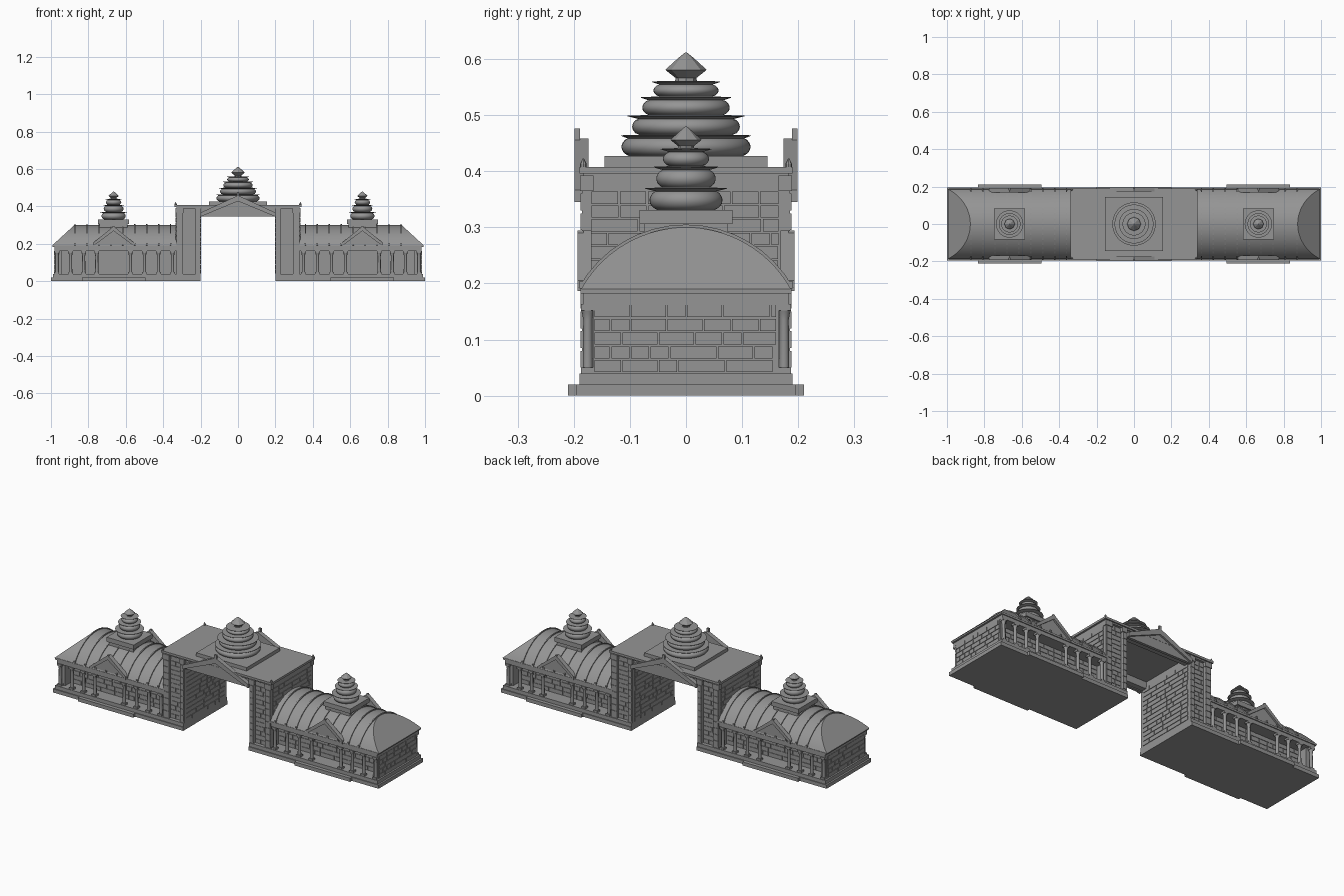
import bpy, bmesh, math, random
from mathutils import Vector

if "Cube" in bpy.data.objects:
    bpy.data.objects.remove(bpy.data.objects["Cube"])

random.seed(4)
stone = bpy.data.materials.new("grey_stone")
stone.diffuse_color = (0.3, 0.3, 0.3, 1)
stone.use_nodes = True
stone.node_tree.nodes["Principled BSDF"].inputs["Base Color"].default_value = stone.diffuse_color


class Part:
    """Collects simple solids into one named object, optionally mirrored."""

    def __init__(self, name):
        self.name, self.bm = name, bmesh.new()

    def box(self, x0, x1, y0, y1, z0, z1):
        self.prism([(x0, z0), (x1, z0), (x1, z1), (x0, z1)], 'Y', y0, y1)

    def prism(self, pts, axis, lo, hi):
        put = (lambda a, b, t: (a, t, b)) if axis == 'Y' else (lambda a, b, t: (t, a, b))
        low = [self.bm.verts.new(put(a, b, lo)) for a, b in pts]
        top = [self.bm.verts.new(put(a, b, hi)) for a, b in pts]
        self.bm.faces.new(low)
        self.bm.faces.new(top[::-1])
        for i in range(len(pts)):
            j = (i + 1) % len(pts)
            self.bm.faces.new((low[i], low[j], top[j], top[i]))

    def lathe(self, x, y, prof, n):
        rings = [[self.bm.verts.new((x + r * math.cos(2 * math.pi * i / n),
                                     y + r * math.sin(2 * math.pi * i / n), z))
                  for i in range(n)] for r, z in prof]
        for a, b in zip(rings, rings[1:]):
            for i in range(n):
                j = (i + 1) % n
                self.bm.faces.new((a[i], a[j], b[j], b[i]))
        self.bm.faces.new(rings[0][::-1])
        self.bm.faces.new(rings[-1])

    def done(self, mx=False, my=False, smooth=0):
        bmesh.ops.recalc_face_normals(self.bm, faces=self.bm.faces)
        me = bpy.data.meshes.new(self.name)
        self.bm.to_mesh(me)
        self.bm.free()
        me.materials.append(stone)
        ob = bpy.data.objects.new(self.name, me)
        bpy.context.collection.objects.link(ob)
        if smooth:
            bpy.ops.object.select_all(action='DESELECT')
            ob.select_set(True)
            bpy.context.view_layer.objects.active = ob
            bpy.ops.object.shade_smooth_by_angle(angle=math.radians(smooth))
        if mx or my:
            m = ob.modifiers.new("mirror", 'MIRROR')
            m.use_axis = (mx, my, False)
            m.use_mirror_merge = False


WX = 0.665  # middle of each wing

# Stepped bases of the wings
p = Part("base")
p.box(.2, 1, -.195, .195, 0, .02)
p.box(WX - .17, WX + .17, -.21, .21, 0, .02)
p.box(.2, .99, -.19, .19, .02, .04)
p.done(mx=True)

# Wing walls, set back behind the colonnade, and full-width end wall
p = Part("wing_walls")
p.box(.32, .95, -.115, .115, .04, .17)
p.box(.945, .98, -.166, .166, .04, .17)
p.done(mx=True)

# Beam above the columns and eaves
p = Part("entablature")
p.box(.32, .982, -.183, .183, .162, .182)
p.box(.32, .992, -.188, .188, .182, .192)
p.done(mx=True)

# Columns with square feet and flared heads
p = Part("columns")
for x in (.35, .425, .5, .575, .755, .825, .895, .968):
    p.box(x - .012, x + .012, -.187, -.163, .04, .05)
    p.lathe(x, -.175, [(.009, .05), (.008, .135), (.010, .146), (.012, .152)], 12)
    p.box(x - .013, x + .013, -.187, -.163, .152, .163)
p.done(mx=True, my=True, smooth=40)

# Vaulted roof with sloping end
Y, Z0, RISE = .187, .19, .11
R = (Y * Y + RISE * RISE) / (2 * RISE)
AMAX = math.asin(Y / R)


def arc(a, extra=0):
    return (R + extra) * math.sin(a), Z0 + RISE - R + (R + extra) * math.cos(a)


p = Part("vaulted_roof")
rows = []
N = 14
for k in range(N):
    y, z = arc(AMAX * (1 - k / N))
    xe = .995 - .12 * (z - Z0) / RISE
    rows.append([p.bm.verts.new(c) for c in ((.32, -y, z), (xe, -y, z), (xe, y, z), (.32, y, z))])
ridge = [p.bm.verts.new((x, 0, Z0 + RISE)) for x in (.32, .875)]
for a, b in zip(rows, rows[1:]):
    for i in range(3):
        p.bm.faces.new((a[i], a[i + 1], b[i + 1], b[i]))
t = rows[-1]
p.bm.faces.new((t[0], t[1], ridge[1], ridge[0]))
p.bm.faces.new((t[1], t[2], ridge[1]))
p.bm.faces.new((t[2], t[3], ridge[0], ridge[1]))
p.bm.faces.new(rows[0])
p.done(mx=True, smooth=30)

# Raised roof seams with small end knobs
p = Part("roof_seams")
steps = [AMAX * (i / 8 - 1) for i in range(17)]
for i in range(9):
    x = .36 + .064 * i
    p.prism([arc(a, .005) for a in steps] + [arc(a, -.003) for a in reversed(steps)],
            'X', x - .003, x + .003)
    for s in (-1, 1):
        p.box(x - .004, x + .004, s * .184 - .006, s * .184 + .006, .192, .204)
p.done(mx=True)


# Gables: triangular plate, raised rafters and a peak block
def gable(name, cx, half, z0, z1, y, back, t, peak, mx):
    p = Part(name)
    p.prism([(cx - half, z0), (cx + half, z0), (cx, z1)], 'Y', -y, -back)
    p.prism([(cx - half, z0), (cx - half, z0 + t), (cx, z1 + t * .4), (cx + half, z0 + t),
             (cx + half, z0), (cx, z1 - t)], 'Y', -y - .01, -back)
    p.box(cx - t * .3, cx + t * .3, -y - .01, -y, z1 - t, peak)
    p.done(mx=mx, my=True)


gable("wing_gable", WX, .11, .187, .287, .183, .168, .018, .294, True)
gable("gate_gable", 0, .2, .345, .45, .189, .174, .022, .476, False)

# Gate piers with pilasters
p = Part("gate_piers")
p.box(.2, .33, -.17, .17, .02, .395)
p.done(mx=True)
p = Part("pier_pilasters")
for x0, x1 in ((.2, .226), (.294, .33)):
    p.box(x0, x1, -.185, -.165, .04, .365)
    p.box(x0 - .002, x1 + .004, -.189, -.165, .365, .392)
    for k in range(9):
        p.box(x0 + .002, x1 - .002, -.188, -.18, .05 + .035 * k, .08 + .035 * k)
p.done(mx=True, my=True)

# Beams over the passage and the flat gate roof
p = Part("gate_beams")
p.box(-.2, .2, -.175, -.145, .35, .395)
p.done(my=True)
p = Part("gate_roof")
p.box(-.33, .33, -.183, .183, .388, .398)
p.box(-.34, .34, -.19, .19, .396, .408)
p.box(-.155, .155, -.145, .145, .408, .427)
p.done()
p = Part("roof_corner_finials")
p.lathe(.333, -.183, [(.006, .405), (.006, .413), (.001, .423)], 8)
p.done(mx=True, my=True)

# Square drums under the wing towers
p = Part("tower_drums")
p.box(WX - .075, WX + .075, -.075, .075, .25, .316)
p.box(WX - .083, WX + .083, -.083, .083, .306, .331)
p.done(mx=True)


# Towers: bulging tiers with thin flared rims
def tower(name, x, tiers, ztop, mx):
    p = Part(name)
    for (r, rim, z), nxt in zip(tiers, tiers[1:]):
        z1 = nxt[2]
        h = z1 - z - .004
        bulge = [(r - .014 + .014 * math.sin(math.pi * i / 8) ** .6 if 0 < i < 8 else r - .014,
                  z + h * i / 8) for i in range(9)]
        p.lathe(x, 0, bulge, 40)
        p.lathe(x, 0, [(r - .016, z1 - .007), (rim, z1 - .001), (rim, z1), (r - .02, z1 + .001)], 40)
    p.done(mx=mx, smooth=40)
    # Faceted jewel on top
    zb = tiers[-1][2]
    rj, h = tiers[-1][0], ztop - zb
    p = Part(name + "_jewel")
    p.lathe(x, 0, [(rj * .55, zb - .003), (rj * .5, zb + h * .12), (rj, zb + h * .4),
                   (rj * .35, zb + h * .82), (.001, ztop)], 8)
    p.done(mx=mx)


tower("gate_tower", 0, [(.115, .116, .427), (.096, .104, .464), (.078, .08, .499),
                        (.058, .061, .532), (.037, 0, .56)], .612, False)
tower("wing_tower", WX, [(.065, .073, .331), (.053, .058, .37), (.041, .045, .408),
                         (.028, 0, .44)], .48, True)


# Shallow brick courses laid on a wall; place() maps wall coordinates to a box
def bricks(name, u0, u1, z0, z1, place, my=False):
    p = Part(name)
    h, gap = .0245, .003
    n = int((z1 - z0) / h)
    for k in range(n):
        u = u0
        first = True
        while u < u1 - .01:
            w = random.choice((.035, .05, .065, .085)) * (.6 if first and k % 2 else 1)
            first = False
            e = min(u + w, u1)
            p.box(*place(u, e - gap), z0 + k * h, z0 + (k + 1) * h - gap)
            u = e
    p.done(mx=True, my=my)


bricks("end_wall_bricks", -.163, .163, .042, .165, lambda a, b: (.979, .983, a, b))
bricks("passage_bricks", -.168, .168, .042, .37, lambda a, b: (.197, .201, a, b))
bricks("pier_outer_bricks", -.168, .168, .195, .385, lambda a, b: (.329, .333, a, b))
bricks("wing_wall_bricks", .335, .945, .042, .165, lambda a, b: (a, b, -.118, -.114), my=True)
bricks("pier_front_bricks", .228, .294, .042, .385, lambda a, b: (a, b, -.173, -.169), my=True)
bricks("drum_bricks", WX - .073, WX + .073, .262, .306, lambda a, b: (a, b, -.078, -.074), my=True)
